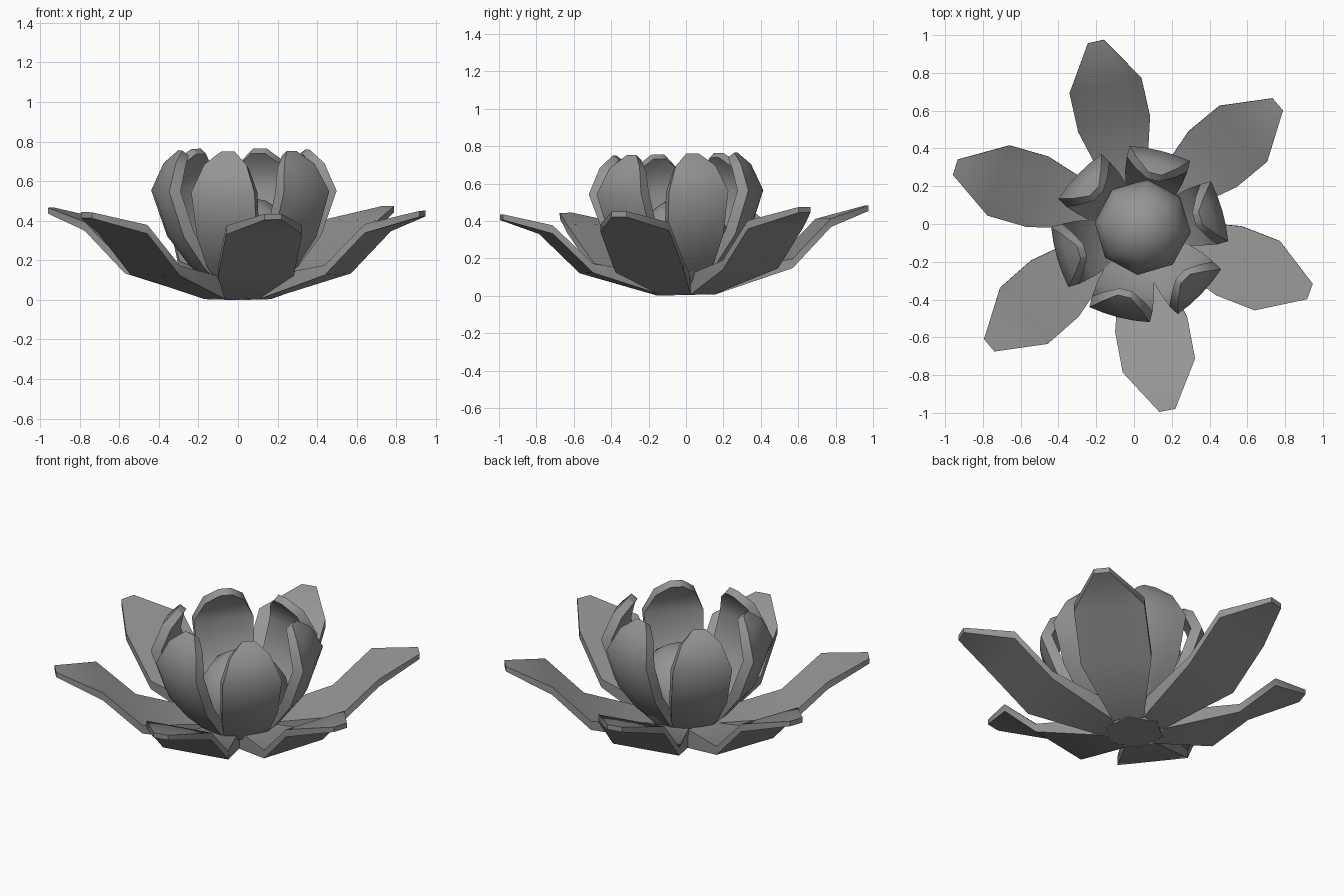
import bpy, bmesh
from math import radians
from mathutils import Matrix

cube = bpy.data.objects.get("Cube")
if cube:
    bpy.data.objects.remove(cube)

grey = bpy.data.materials.new("stone_grey")
grey.use_nodes = True
colour = (0.3, 0.3, 0.3, 1)
grey.diffuse_color = colour
grey.node_tree.nodes["Principled BSDF"].inputs["Base Color"].default_value = colour

# The whole flower leans slightly to the front
LEAN = Matrix.Translation((0, 0, 0.004)) @ Matrix.Rotation(radians(1.4), 4, 'X')
ACROSS = (-1, -0.5, 0, 0.5, 1)


def add_object(name, bm, smooth_angle):
    bmesh.ops.recalc_face_normals(bm, faces=bm.faces)
    mesh = bpy.data.meshes.new(name)
    bm.to_mesh(mesh)
    bm.free()
    mesh.materials.append(grey)
    obj = bpy.data.objects.new(name, mesh)
    bpy.context.collection.objects.link(obj)
    bpy.ops.object.select_all(action='DESELECT')
    bpy.context.view_layer.objects.active = obj
    obj.select_set(True)
    bpy.ops.object.shade_smooth_by_angle(angle=radians(smooth_angle))
    return obj


def petal_ring(name, rows, centre, angles, shift, smooth_angle):
    """Petals; rows are (radius, height, half width, bulge, inner offset r, z)."""
    bm = bmesh.new()
    # Closed cross-section loops: outer side one way, inner side back
    loops = []
    for r, z, half, bulge, dr, dz in rows:
        def side(along, up):
            return [bm.verts.new((r + along + bulge * (1 - s * s), half * s + shift, z + up))
                    for s in ACROSS]
        loops.append(side(0, 0) + side(dr, dz)[::-1])
    n = len(loops[0])
    for low, high in zip(loops, loops[1:]):
        for j in range(n):
            k = (j + 1) % n
            bm.faces.new((low[j], low[k], high[k], high[j]))
    bm.faces.new(loops[0])
    bm.faces.new(loops[-1])
    petal = add_object(name + "_1", bm, smooth_angle)
    for k, angle in enumerate(angles):
        obj = petal
        if k:
            obj = bpy.data.objects.new(f"{name}_{k + 1}", petal.data)
            bpy.context.collection.objects.link(obj)
        turn = Matrix.Rotation(radians(angle), 4, 'Z')
        obj.matrix_world = LEAN @ Matrix.Translation(centre) @ turn


# Wide open outer petals, thick at the hub and thin at the tips
petal_ring("outer_petal",
           [(0.14, 0.0, 0.085, 0, 0, 0.11), (0.54, 0.13, 0.195, 0, 0, 0.05),
            (0.755, 0.345, 0.195, 0, 0, 0.045), (0.995, 0.425, 0.043, 0, 0, 0.03)],
           (0, 0.003, 0), (-20, 40.7, 102.3, 162.5, 220.2, 280.8), -0.01, 40)

# Upright cupped inner petals
petal_ring("inner_petal",
           [(0.16, 0.08, 0.095, 0.01, -0.03, 0.05), (0.25, 0.17, 0.13, 0.015, -0.04, 0.04),
            (0.36, 0.32, 0.155, 0.02, -0.055, 0.02), (0.44, 0.55, 0.165, 0.015, -0.06, 0),
            (0.39, 0.69, 0.11, 0.01, -0.05, -0.02), (0.335, 0.755, 0.035, 0, -0.035, -0.025)],
           (0.03, -0.04, 0), range(16, 376, 60), 0, 60)

# Flat hub joining the outer petals
bm = bmesh.new()
bmesh.ops.create_cone(bm, cap_ends=True, segments=6, radius1=0.165, radius2=0.165, depth=0.11)
hub = add_object("hub", bm, 30)
hub.matrix_world = LEAN @ Matrix.Translation((0, 0, 0.055)) @ Matrix.Rotation(radians(10), 4, 'Z')

# Round bud in the middle
bm = bmesh.new()
bmesh.ops.create_uvsphere(bm, u_segments=8, v_segments=8, radius=0.255)
bud = add_object("centre_bud", bm, 60)
bud.matrix_world = LEAN @ Matrix.Translation((0.045, -0.01, 0.262)) @ Matrix.Rotation(radians(-6), 4, 'Z')
